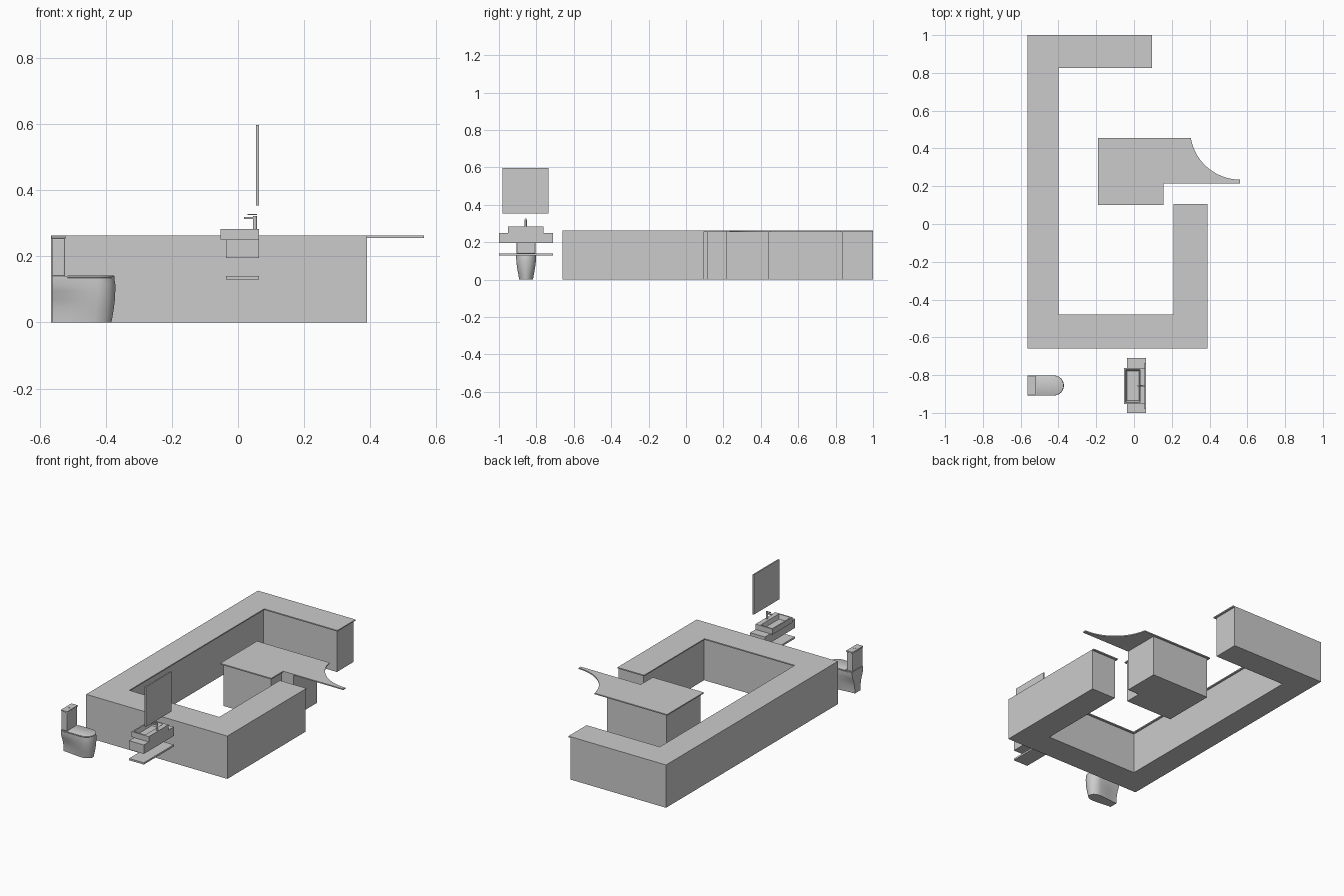
import bpy, bmesh, math

if "Cube" in bpy.data.objects:
    bpy.data.objects.remove(bpy.data.objects["Cube"])


def finish(name, bm, smooth=False, bevel=0):
    bmesh.ops.recalc_face_normals(bm, faces=bm.faces[:])
    me = bpy.data.meshes.new(name)
    bm.to_mesh(me)
    bm.free()
    ob = bpy.data.objects.new(name, me)
    bpy.context.collection.objects.link(ob)
    if bevel:
        m = ob.modifiers.new("bevel", 'BEVEL')
        m.width, m.segments = bevel, 3
    if smooth:
        bpy.ops.object.select_all(action='DESELECT')
        ob.select_set(True)
        bpy.context.view_layer.objects.active = ob
        bpy.ops.object.shade_smooth_by_angle(angle=math.radians(35))
    return ob


def loft(name, rings, smooth=False, bevel=0):
    """Skin a stack of equal-length rings and cap both ends."""
    bm = bmesh.new()
    vs = [[bm.verts.new(p) for p in r] for r in rings]
    n = len(vs[0])
    for a, b in zip(vs, vs[1:]):
        for i in range(n):
            j = (i + 1) % n
            bm.faces.new((a[i], a[j], b[j], b[i]))
    bm.faces.new(vs[0])
    bm.faces.new(vs[-1])
    return finish(name, bm, smooth, bevel)


def prism(name, outline, z0, z1, **kw):
    return loft(name, [[(x, y, z) for x, y in outline] for z in (z0, z1)], **kw)


def box(name, x0, x1, y0, y1, z0, z1, **kw):
    return prism(name, [(x0, y0), (x1, y0), (x1, y1), (x0, y1)], z0, z1, **kw)


def g_outline(o):
    """Wrap-around counter, inner edges and free ends pulled back by o."""
    return [(-.565, 1), (-.565, -.66), (.39, -.66), (.39, .105 - o),
            (.21 + o, .105 - o), (.21 + o, -.48 - o), (-.40 - o, -.48 - o),
            (-.40 - o, .825 + o), (.095 - o, .825 + o), (.095 - o, 1)]


TOP, UNDER = .262, .255

# Wrap-around counter
prism("counter_cabinets", g_outline(.012), 0, UNDER)
prism("counter_worktop", g_outline(0), UNDER, TOP)

# Island with a concave swept end on its worktop
prism("island_cabinets", [(-.178, .112), (.145, .112), (.145, .215),
                          (.225, .215), (.225, .443), (-.178, .443)], 0, UNDER)
sweep = []
for i in range(25):
    a = math.radians(270 - 80.2 * i / 24)
    sweep.append((.562 + .265 * math.cos(a), .50 + .265 * math.sin(a)))
prism("island_worktop", [(-.19, .10), (.155, .10), (.155, .215), (.562, .215)]
      + sweep + [(-.19, .455)], UNDER, TOP)

# Vanity: wall shelf, cabinet and mirror
box("vanity_shelf", -.037, .063, -1, -.71, .13, .141)
box("vanity_cabinet", -.037, .063, -1, -.71, .195, .25)
box("mirror", .055, .063, -.98, -.735, .353, .597)


# Basin, hollowed with a tap ledge at the wall side
def rect(x0, x1, y0, y1, z):
    return [(x0, y0, z), (x1, y0, z), (x1, y1, z), (x0, y1, z)]


loft("basin", [rect(-.053, .063, -.952, -.762, .25), rect(-.053, .063, -.952, -.762, .283),
               rect(-.045, .033, -.944, -.77, .283), rect(-.038, .026, -.935, -.779, .257)])

# Tap: riser, spout and lever
TY = -.857
bm = bmesh.new()
bmesh.ops.create_cone(bm, cap_ends=True, segments=20, radius1=.006, radius2=.006, depth=.038)
bmesh.ops.translate(bm, verts=bm.verts, vec=(.051, TY, .302))
finish("tap_riser", bm, smooth=True)
box("tap_spout", .018, .052, TY - .004, TY + .004, .313, .318)
box("tap_lever", .028, .057, TY - .003, TY + .003, .324, .328)

# Toilet
CY = -.855


def d_ring(xb, xf, w, wb, z):
    """D-shaped ring: rounded front, flanks narrowing to wb at the back."""
    r = .053
    side = [(xb, wb)]
    for i in range(1, 5):
        t = i / 5
        s = t * t * (3 - 2 * t)
        side.append((xb + (xf - r - xb) * t, wb + (w - wb) * s))
    for i in range(13):
        a = math.pi / 2 - math.pi / 2 * i / 12
        side.append((xf - r + r * math.cos(a), w * math.sin(a)))
    other = [(x, -y) for x, y in reversed(side[:-1])]
    return [(x, CY + y, z) for x, y in side + other]


levels = [(0, -.383, .037, .026), (.02, -.379, .040, .027), (.045, -.375, .045, .030),
          (.07, -.372, .049, .036), (.095, -.371, .052, .047), (.115, -.371, .053, .052),
          (.134, -.374, .053, .053)]
loft("toilet_bowl", [d_ring(-.563, xf, w, wb, z) for z, xf, w, wb in levels], smooth=True)
loft("toilet_lid", [d_ring(-.516, xf, w, w, z) for z, xf, w in
                    ((.134, -.374, .051), (.136, -.373, .053), (.140, -.373, .053), (.142, -.377, .050))],
     smooth=True)
box("toilet_deck", -.563, -.512, CY - .05, CY + .05, .13, .14)
box("toilet_tank", -.563, -.523, CY - .05, CY + .05, .14, .254, smooth=True, bevel=.004)
box("tank_lid", -.565, -.521, CY - .052, CY + .052, .254, .262, smooth=True, bevel=.002)
bm = bmesh.new()
bmesh.ops.create_cone(bm, cap_ends=True, segments=16, radius1=.006, radius2=.006, depth=.003)
bmesh.ops.translate(bm, verts=bm.verts, vec=(-.543, CY, .2615))
finish("flush_button", bm, smooth=True)
